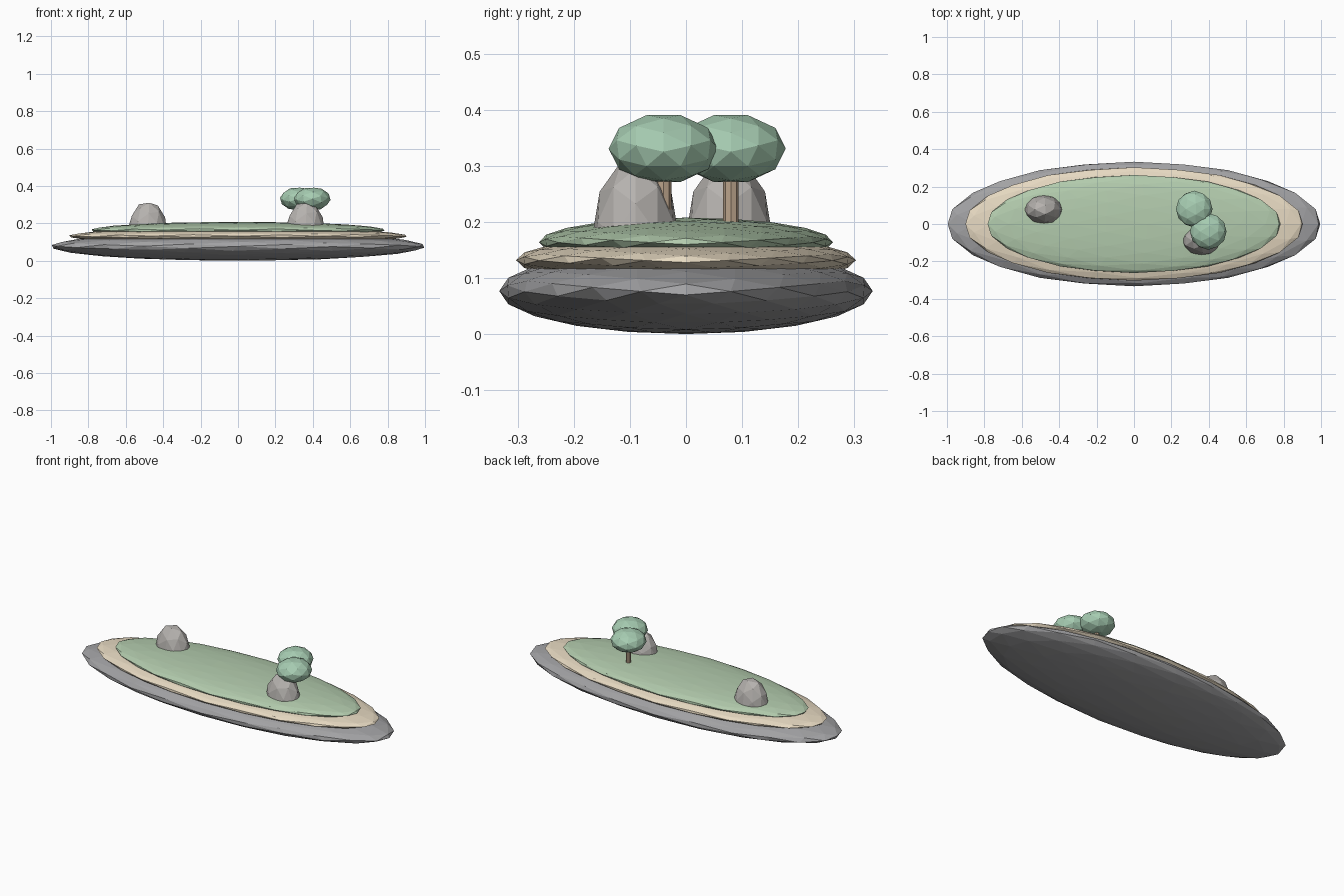
import bpy, bmesh, math
from mathutils import Matrix

if "Cube" in bpy.data.objects:
    bpy.data.objects.remove(bpy.data.objects["Cube"])


def material(name, rgb):
    m = bpy.data.materials.new(name)
    m.diffuse_color = (*rgb, 1)
    m.use_nodes = True
    m.node_tree.nodes["Principled BSDF"].inputs["Base Color"].default_value = m.diffuse_color
    return m


STONE = material("dark_stone", (0.36, 0.36, 0.37))
SAND = material("sand", (0.80, 0.70, 0.54))
GRASS = material("grass", (0.45, 0.60, 0.42))
ROCK = material("rock", (0.47, 0.45, 0.43))
LEAF = material("leaf", (0.38, 0.60, 0.44))
BARK = material("bark", (0.50, 0.37, 0.26))

# turns the icosphere so that edge midpoints lie on the x, y and z axes
TURN = Matrix.Rotation(math.atan2(0.4472, 0.7236), 4, 'Y')


def finish(bm, name, mat, loc):
    me = bpy.data.meshes.new(name)
    bm.to_mesh(me)
    bm.free()
    me.materials.append(mat)
    ob = bpy.data.objects.new(name, me)
    ob.location = loc
    bpy.context.collection.objects.link(ob)
    return ob


def blob(name, loc, radii, level, mat):
    """Flat-shaded ellipsoid made from an icosphere."""
    bm = bmesh.new()
    bmesh.ops.create_icosphere(bm, subdivisions=level, radius=1,
                               matrix=Matrix.Diagonal((*radii, 1)) @ TURN)
    return finish(bm, name, mat, loc)


def post(name, x, y, z0, z1, r, mat):
    bm = bmesh.new()
    bmesh.ops.create_cone(bm, cap_ends=True, segments=8, radius1=r, radius2=r,
                          depth=z1 - z0)
    return finish(bm, name, mat, (x, y, (z0 + z1) / 2))


# stacked island layers
blob("stone_base", (0, 0, 0.077), (1.0, 0.333, 0.077), 3, STONE)
blob("sand_layer", (0, 0, 0.132), (0.905, 0.303, 0.045), 3, SAND)
blob("grass_layer", (0, 0, 0.164), (0.786, 0.262, 0.044), 3, GRASS)

# half-buried boulders
for i, (x, y) in enumerate([(-0.483, 0.077), (0.36, -0.09)], 1):
    blob(f"boulder_{i}", (x, y, 0.164), (0.104, 0.079, 0.154), 2, ROCK)

# trees
for i, (x, y) in enumerate([(0.322, 0.08), (0.397, -0.04)], 1):
    post(f"tree_trunk_{i}", x, y, 0.16, 0.30, 0.014, BARK)
    blob(f"tree_crown_{i}", (x, y, 0.331), (0.098, 0.098, 0.063), 2, LEAF)
